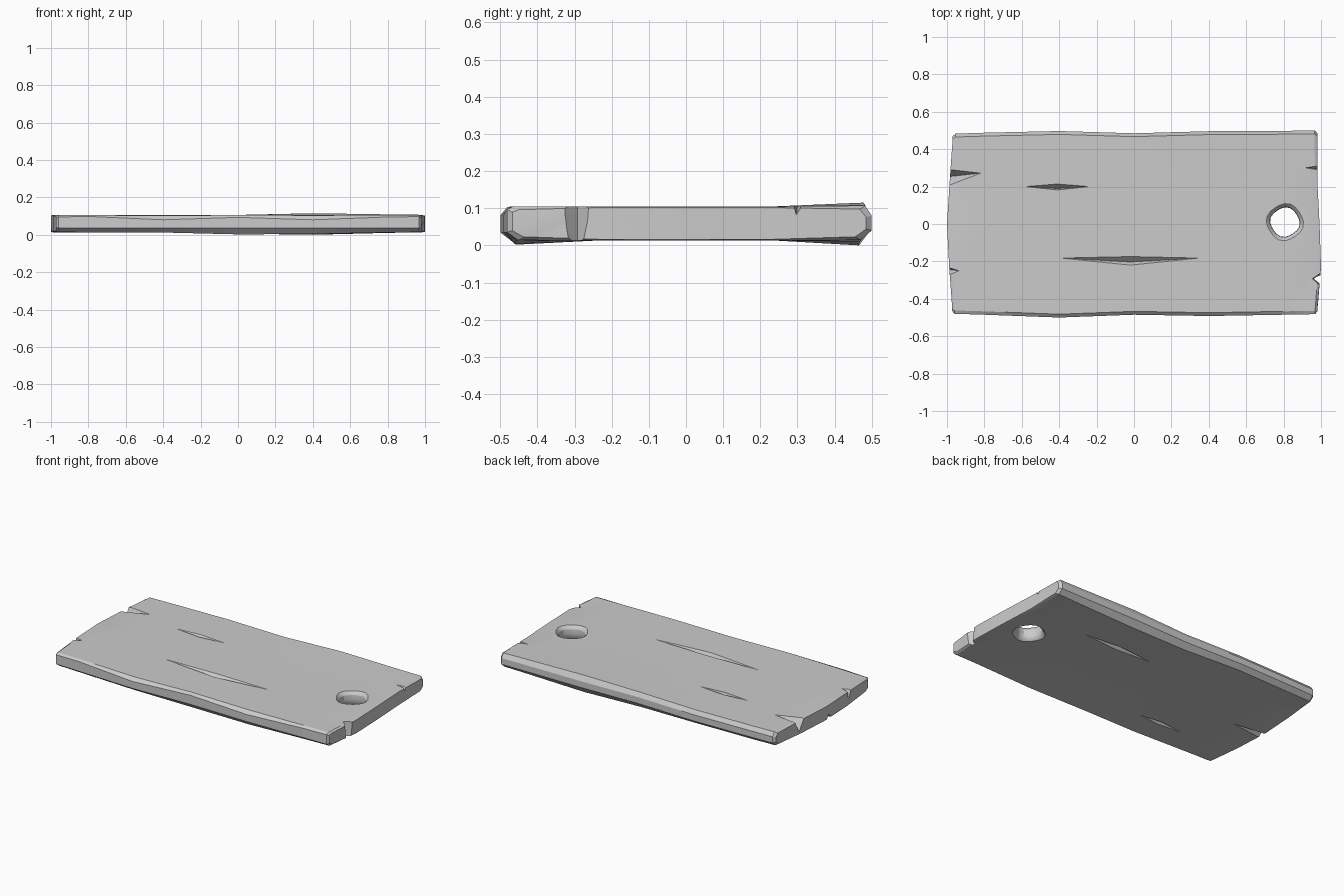
import bpy, bmesh, math

if "Cube" in bpy.data.objects:
    bpy.data.objects.remove(bpy.data.objects["Cube"])


def make_object(name, bm):
    bmesh.ops.recalc_face_normals(bm, faces=bm.faces)
    mesh = bpy.data.meshes.new(name)
    bm.to_mesh(mesh)
    bm.free()
    obj = bpy.data.objects.new(name, mesh)
    bpy.context.collection.objects.link(obj)
    return obj


def loft(name, rings):
    bm = bmesh.new()
    vs = [[bm.verts.new(p) for p in r] for r in rings]
    n = len(rings[0])
    for a, b in zip(vs, vs[1:]):
        for i in range(n):
            j = (i + 1) % n
            bm.faces.new((a[i], a[j], b[j], b[i]))
    bm.faces.new(vs[0])
    bm.faces.new(vs[-1])
    bmesh.ops.triangulate(bm, faces=[f for f in bm.faces if len(f.verts) > 4])
    return make_object(name, bm)


def hull(points):
    bm = bmesh.new()
    for p in points:
        bm.verts.new(p)
    bmesh.ops.convex_hull(bm, input=bm.verts)
    return make_object("cutter", bm)


def cut(target, cutter):
    cutter.hide_render = True
    mod = target.modifiers.new("cut", 'BOOLEAN')
    mod.operation = 'DIFFERENCE'
    mod.solver = 'EXACT'
    mod.object = cutter
    bpy.context.view_layer.objects.active = target
    bpy.ops.object.modifier_apply(modifier=mod.name)
    bpy.data.objects.remove(cutter, do_unlink=True)


def section(front, back, f_top, b_top, f_crease, f_bot, b_bot):
    """Closed plank cross-section: top, back side, bottom, front side."""
    return [(front + .018, f_top), (-.24, .105), (0, .105), (.24, .105), (back - .018, b_top),
            (back, .08), (back, .04),
            (back - .03, b_bot), (.24, .013), (0, .013), (-.24, .013), (front + .03, f_bot),
            (front, .035), (front, f_crease)]


# Plank body: worn, slightly wavy sections along x
stations = [
    (-.8, section(-.485, .488, .105, .105, .098, .013, .013)),
    (-.4, section(-.5, .497, .103, .105, .08, .012, .014)),
    (0, section(-.485, .485, .105, .106, .093, .002, .006)),
    (.4, section(-.492, .496, .104, .115, .08, .004, .0)),
    (.8, section(-.485, .498, .105, .109, .095, .012, .01)),
]
left_sec = section(-.48, .483, .105, .105, .095, .014, .014)
right_sec = section(-.482, .5, .105, .107, .097, .014, .014)
row = [0, 1, 2, 3, 4, 4, 4, 4, 3, 2, 1, 0, 0, 0]
left_in, left_out = [-.96, -.975, -.992, -.972, -.955], [-.972, -.988, -1, -.985, -.97]
right_in, right_out = [.968, .985, .982, .968, .965], [.98, 1, .992, .98, .98]


def end_ring(sec, xs, shrink=False):
    pts = []
    for (y, z), r in zip(sec, row):
        if shrink:
            k = .8 if r in (0, 4) else .93
            y, z = y * .97, .06 + (z - .06) * k
        pts.append((xs[r], y, z))
    return pts


rings = [end_ring(left_sec, left_out, True), end_ring(left_sec, left_in)]
rings += [[(x, y, z) for y, z in s] for x, s in stations]
rings += [end_ring(right_sec, right_in), end_ring(right_sec, right_out, True)]
plank = loft("plank", rings)

# Nail hole with softly flared rims
profile = [(-.01, .13), (.013, .097), (.02, .088), (.035, .08), (.06, .077),
           (.085, .08), (.097, .088), (.105, .097), (.13, .13)]
hole = []
for z, r in profile:
    ring = []
    for i in range(20):
        a = 2 * math.pi * i / 20
        w = r * (1 + .04 * math.cos(4 * a + .9))
        ring.append((.807 + w * math.cos(a), .01 + w * math.sin(a), z))
    hole.append(ring)
cut(plank, loft("cutter", hole))


# Long diamond-shaped cracks in top and bottom faces
def crack(x0, x1, y, lo, hi, deep, face, depth):
    xm = (x0 + x1) / 2
    s = 1 if depth > 0 else -1
    pts = [(x0, y, face), (x1, y, face), (xm, lo, face), (xm, hi, face), (xm, deep, face - depth)]
    pts += [(px, py, face + .01 * s) for px, py, _ in pts[:4]]
    cut(plank, hull(pts))


crack(-.58, -.24, .2, .182, .214, .19, .105, .03)
crack(-.39, .35, -.182, -.22, -.174, -.203, .105, .03)
crack(.05, .55, .21, .192, .232, .215, .013, -.025)
crack(-.6, -.3, -.3, -.318, -.285, -.3, .013, -.02)


# Splits in the end grain
def split(x_out, x_tip, y_tip, y0, y1, y_deep, face, z_deep):
    over = face + (.02 if z_deep < face else -.02)
    pts = [(x, y, z) for z in (face, over)
           for x, y in ((x_out, y0), (x_out, y1), (x_tip, y_tip))]
    cut(plank, hull(pts + [(x_out, y_deep, z_deep)]))


split(-1.02, -.82, .272, .195, .295, .25, .105, .015)
split(-1.02, -.935, -.25, -.285, -.225, -.24, .105, .02)
split(1.02, .915, .3, .285, .318, .295, .105, .068)
split(-1.02, -.78, -.03, -.06, .0, -.03, .014, .045)

# Notch through the full thickness of the right end
cut(plank, hull([(.952, -.292, .13), (.965, -.292, -.02),
                 (1.02, -.355, .13), (1.02, -.245, .13),
                 (1.02, -.33, -.02), (1.02, -.275, -.02)]))

# Shading
bpy.ops.object.select_all(action='DESELECT')
plank.select_set(True)
bpy.context.view_layer.objects.active = plank
bpy.ops.object.shade_smooth_by_angle(angle=math.radians(25))
